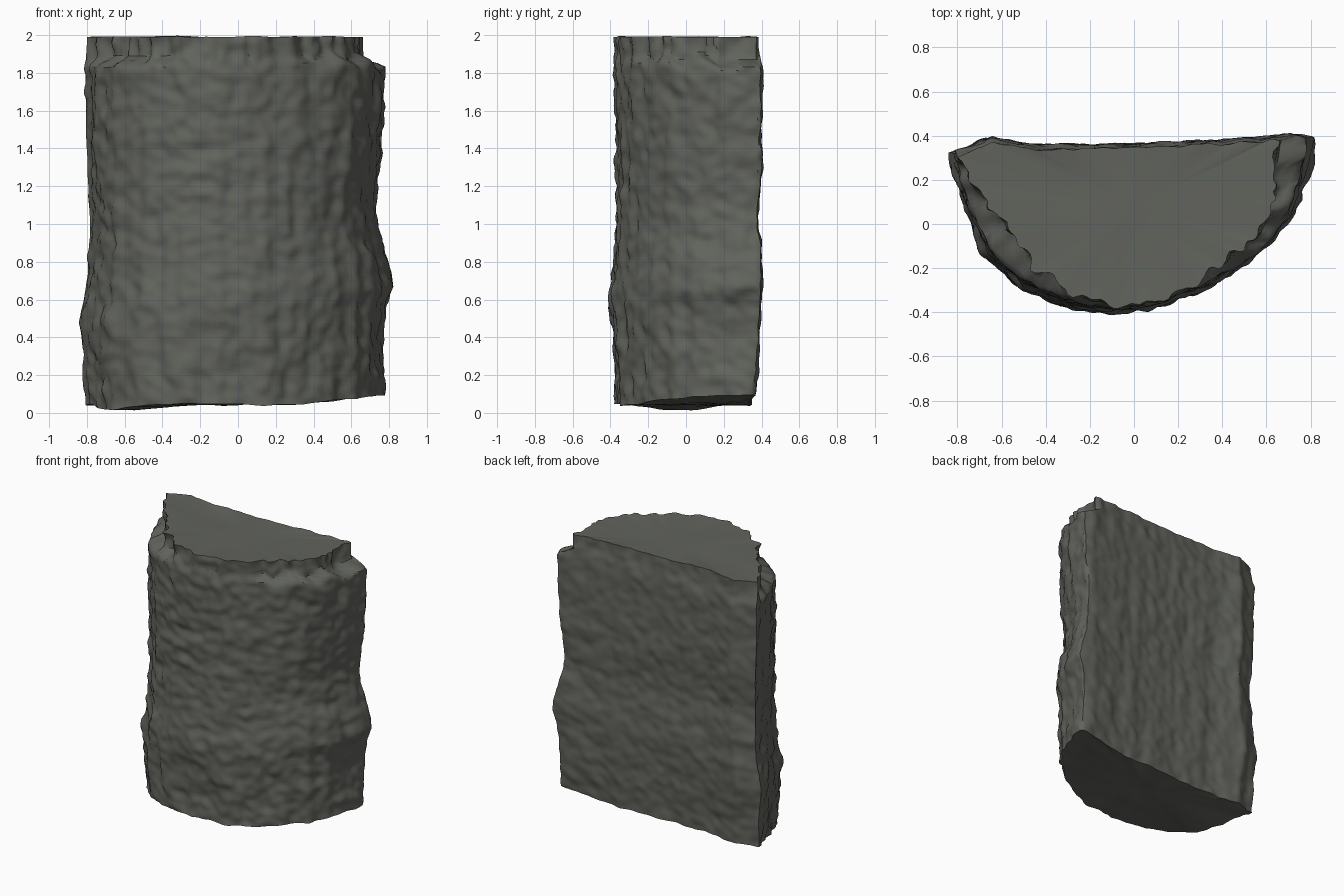
import bpy, bmesh, math
from mathutils import Vector, noise

if "Cube" in bpy.data.objects:
    bpy.data.objects.remove(bpy.data.objects["Cube"])

N, M, CAP = 190, 96, 9      # points around, levels up, cap rings

# matching outlines: main body, and the narrower broken rim at the top
BODY = [(-.805, .32), (-.65, .378), (-.45, .345), (0, .35), (.4, .37), (.70, .395), (.775, .385),
        (.755, .25), (.69, .05), (.60, -.08), (.49, -.17), (.34, -.26), (.15, -.34), (-.1, -.375),
        (-.3, -.35), (-.5, -.26), (-.66, -.11), (-.75, .10)]
RIM = [(-.80, .30), (-.65, .37), (-.45, .335), (0, .345), (.4, .36), (.62, .385), (.665, .37),
       (.64, .2), (.61, .03), (.53, -.08), (.43, -.16), (.31, -.24), (.14, -.33), (-.08, -.37),
       (-.28, -.31), (-.45, -.20), (-.55, -.03), (-.67, .12)]

# side scale factors by height
LEFT = [(0, 1.0), (.25, 1.01), (.45, 1.045), (.7, .99), (.95, .975), (1.2, .985), (1.5, 1.0), (2, 1.0)]
RIGHT = [(0, 1.0), (.35, 1.0), (.5, 1.02), (.6, 1.065), (.7, 1.04), (.85, .98), (1.0, .95),
         (1.2, .955), (1.4, .99), (1.8, 1.01), (2, 1.0)]
FRONT = [(0, .99), (.3, 1.03), (.55, 1.10), (.75, 1.02), (1, .99), (2, 1.0)]
BACK = [(0, .92), (.3, .98), (.6, 1.03), (1, .98), (1.3, 1.03), (1.8, 1.02), (2, 1.0)]


def curve(table, z):
    for (a, p), (b, q) in zip(table, table[1:]):
        if z <= b:
            return p + (q - p) * (z - a) / (b - a)
    return table[-1][1]


def smooth(a, b, v):
    t = min(1, max(0, (v - a) / (b - a)))
    return t * t * (3 - 2 * t)


# even spacing along the body outline, giving (segment, fraction)
lengths = [math.dist(BODY[i], BODY[(i + 1) % len(BODY)]) for i in range(len(BODY))]
params = []
for k in range(N):
    d = sum(lengths) * k / N
    i = 0
    while d > lengths[i]:
        d -= lengths[i]
        i += 1
    params.append((i, d / lengths[i]))


def on_outline(poly, par):
    i, f = par
    return Vector(poly[i]).lerp(Vector(poly[(i + 1) % len(poly)]), f)


def bottom(x, y):
    return .045 + .045 * smooth(.3, .75, x) - .035 * math.exp(-((x + .6) / .2) ** 2 - (y / .2) ** 2) \
        + .012 * noise.noise(Vector((x * 7, y * 7, 3)))


def rock(p, rough):
    # broad lumps, upright columns, horizontal chips and fine grain
    lump = noise.noise(p * 3.2) * .008
    column = noise.noise(Vector((p.x * 13, p.y * 13, p.z * 1.5 + 9))) * .014
    chip = noise.noise(Vector((p.x * 8 + 5, p.y * 8, p.z * 8))) * .016
    grain = noise.noise(p * 17) * .014
    return lump + (column + chip + grain) * rough


bm = bmesh.new()
rings = []
for j in range(M + 1):
    v = j / M
    ring = []
    for par in params:
        b, r = on_outline(BODY, par), on_outline(RIM, par)
        z = v * 2
        i = par[0]
        edge = Vector(BODY[(i + 1) % len(BODY)]) - Vector(BODY[i])
        normal = Vector((-edge.y, edge.x)).normalized()
        back = i < 6
        # broken ledge near the top, at uneven heights
        if not back:
            r += normal * .03 * noise.noise(Vector((b.x * 15, b.y * 15, 2)))
        step = 1.87 + .06 * noise.noise(Vector((b.x * 7, b.y * 7, 0)))
        p = b.lerp(r, smooth(step - .03, step + .03, z))
        p.x *= curve(LEFT if p.x < 0 else RIGHT, z)
        p.y *= curve(FRONT if p.y < 0 else BACK, z)
        # wider foot at the front left
        if 13 <= i <= 16:
            p += Vector((-.7, -.7)) * .022 * (1 - smooth(.2, .8, z)) * math.sin((i - 13 + par[1]) / 4 * math.pi)
        low = bottom(b.x, b.y)
        p += normal * rock(Vector((p.x, p.y, z)), .6 if back else 1)
        top = 1.992 + .008 * noise.noise(Vector((b.x * 5, b.y * 5, 7)))
        ring.append(bm.verts.new((p.x, p.y, low + (top - low) * v)))
    rings.append(ring)


def join(lower, upper):
    for k in range(N):
        n = (k + 1) % N
        bm.faces.new((lower[k], upper[k], upper[n], lower[n]))


for lo, hi in zip(rings, rings[1:]):
    join(lo, hi)


# caps made from shrinking rings
def cap(ring, centre, height, flip):
    prev = ring
    for c in range(1, CAP):
        s = 1 - c / CAP
        new = []
        for q in ring:
            x, y = centre[0] + (q.co.x - centre[0]) * s, centre[1] + (q.co.y - centre[1]) * s
            z = height(x, y)
            new.append(bm.verts.new((x, y, z + (q.co.z - z) * s ** 3)))
        join(new, prev) if flip else join(prev, new)
        prev = new
    mid = bm.verts.new((*centre, height(*centre)))
    for k in range(N):
        n = (k + 1) % N
        bm.faces.new((prev[k], prev[n], mid))


cap(rings[-1], (0, .08), lambda x, y: 1.986 + .006 * noise.noise(Vector((x * 3, y * 3, 1))), False)
cap(rings[0], (0, .08), bottom, True)
bmesh.ops.recalc_face_normals(bm, faces=bm.faces)

mesh = bpy.data.meshes.new("rock_pillar")
bm.to_mesh(mesh)
bm.free()
pillar = bpy.data.objects.new("rock_pillar", mesh)
bpy.context.collection.objects.link(pillar)

stone = bpy.data.materials.new("dark grey stone")
stone.diffuse_color = (.12, .125, .108, 1)
stone.use_nodes = True
stone.node_tree.nodes["Principled BSDF"].inputs["Base Color"].default_value = stone.diffuse_color
mesh.materials.append(stone)

bpy.context.view_layer.objects.active = pillar
pillar.select_set(True)
bpy.ops.object.shade_smooth_by_angle(angle=math.radians(45))
